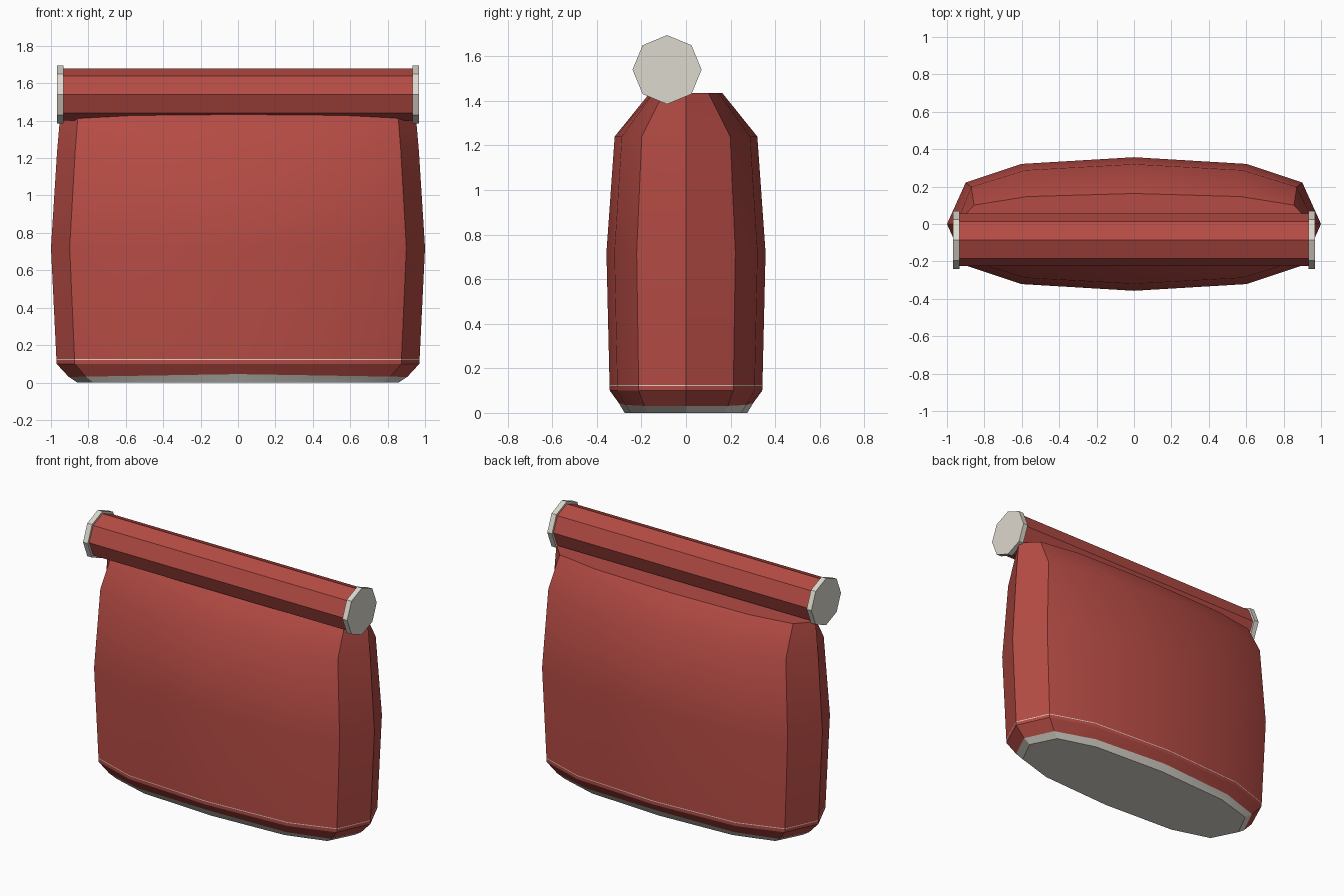
import bpy, bmesh, math

cube = bpy.data.objects.get("Cube")
if cube:
    bpy.data.objects.remove(cube)


def material(name, rgb):
    mat = bpy.data.materials.new(name)
    mat.use_nodes = True
    mat.diffuse_color = (*rgb, 1)
    mat.node_tree.nodes["Principled BSDF"].inputs["Base Color"].default_value = (*rgb, 1)
    return mat


RED = material("faded red cloth", (0.46, 0.07, 0.058))
CREAM = material("warm light grey", (0.72, 0.69, 0.62))

# Outline of the bag seen from above, one quarter, mirrored to a full ring
QUARTER = [(1, 0), (0.9, 0.62), (0.6, 0.9), (0, 1)]
HALF = QUARTER + [(-x, y) for x, y in QUARTER[-2::-1]]
OUTLINE = HALF + [(x, -y) for x, y in HALF[-2:0:-1]]


def finish(name, bm, mats, angle):
    bmesh.ops.recalc_face_normals(bm, faces=bm.faces)
    mesh = bpy.data.meshes.new(name)
    bm.to_mesh(mesh)
    bm.free()
    for mat in mats:
        mesh.materials.append(mat)
    obj = bpy.data.objects.new(name, mesh)
    bpy.context.collection.objects.link(obj)
    bpy.ops.object.select_all(action="DESELECT")
    obj.select_set(True)
    bpy.context.view_layer.objects.active = obj
    if angle:
        bpy.ops.object.shade_smooth_by_angle(angle=math.radians(angle))
    return obj


def loft(name, levels, mats, cap_bottom=False, cap_top=False, band=None, angle=40):
    """Skin rings given as (z, half width, half depth, dip towards the ends)."""
    bm = bmesh.new()
    rings = [[bm.verts.new((x * w, y * d, z - dip * abs(x))) for x, y in OUTLINE]
             for z, w, d, dip in levels]
    n = len(OUTLINE)
    for level, (low, high) in enumerate(zip(rings, rings[1:])):
        for i in range(n):
            j = (i + 1) % n
            face = bm.faces.new((low[i], low[j], high[j], high[i]))
            face.material_index = int(level == band)
    if cap_bottom:
        bm.faces.new(rings[0])
    if cap_top:
        bm.faces.new(rings[-1])
    return finish(name, bm, mats, angle)


# Base, hem and body of the bag
seam = (0.045, 0.905, 0.302, 0.015)
hem = (0.1, 0.97, 0.342, 0)
loft("base", [(0, 0.86, 0.275, 0), seam], [CREAM], cap_bottom=True, angle=30)
loft("bottom_hem", [seam, hem], [RED], angle=30)
loft("bag_body",
     [hem, (0.121, 0.971, 0.343, 0), (0.126, 0.971, 0.343, 0),
      (0.72, 1.0, 0.357, 0), (1.24, 0.967, 0.32, 0), (1.435, 0.95, 0.163, 0)],
     [RED, CREAM], cap_top=True, band=1)


def bar(name, radius, x0, x1, mat):
    """Eight-sided bar lying along x at the top of the bag."""
    bm = bmesh.new()
    ends = [[bm.verts.new((x, -0.085 + radius * math.sin(k * math.pi / 4),
                           1.54 + radius * math.cos(k * math.pi / 4)))
             for k in range(8)] for x in (x0, x1)]
    for k in range(8):
        j = (k + 1) % 8
        bm.faces.new((ends[0][k], ends[0][j], ends[1][j], ends[1][k]))
    for ring in ends:
        bm.faces.new(ring)
    return finish(name, bm, [mat], None)


# Rolled closure with its two end caps
bar("rolled_top", 0.14, -0.94, 0.94, RED)
bar("left_end_cap", 0.155, 0.933, 0.968, CREAM)
bar("right_end_cap", 0.155, -0.968, -0.933, CREAM)
